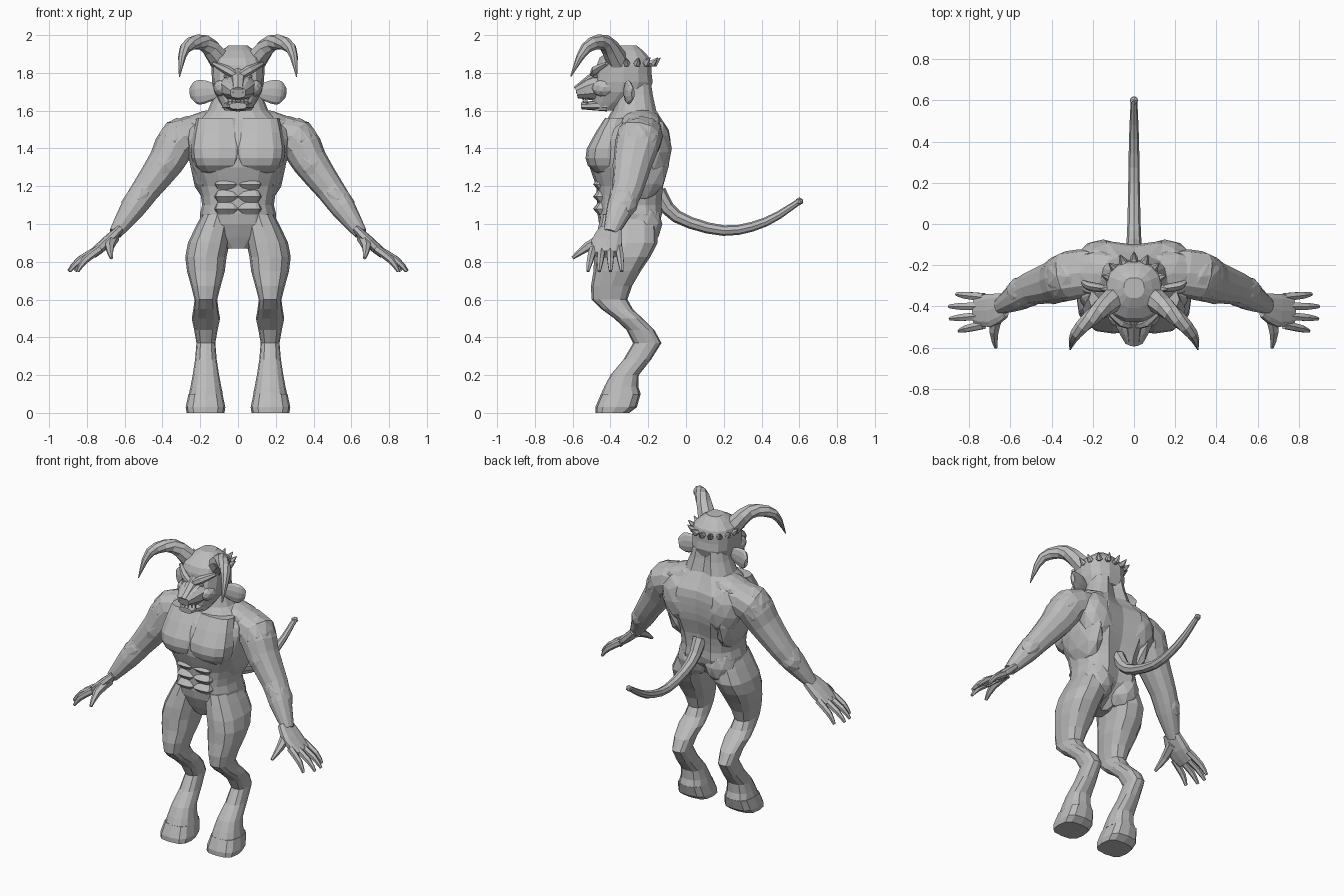
import bpy, bmesh, math
from mathutils import Vector, Matrix, Euler

cube = bpy.data.objects.get("Cube")
if cube:
    bpy.data.objects.remove(cube)

grey = bpy.data.materials.new("clay grey")
grey.use_nodes = True
colour = (.5, .5, .5, 1)
grey.diffuse_color = colour
grey.node_tree.nodes["Principled BSDF"].inputs["Base Color"].default_value = colour

X, Y, Z = Matrix.Identity(3)


def finish(name, bm, mirror):
    bmesh.ops.recalc_face_normals(bm, faces=bm.faces)
    mesh = bpy.data.meshes.new(name)
    bm.to_mesh(mesh)
    bm.free()
    mesh.materials.append(grey)
    part = bpy.data.objects.new(name, mesh)
    bpy.context.collection.objects.link(part)
    if mirror:
        part.modifiers.new("Mirror", 'MIRROR').use_mirror_merge = False


def smooth(rows, steps):
    """Fill in rows along a smooth curve through the given ones."""
    rows = [Vector(row) for row in rows]
    last = len(rows) - 1
    filled = []
    for i in range(last):
        start, end = rows[i], rows[i + 1]
        leave = (end - rows[max(i - 1, 0)]) / 2
        arrive = (rows[min(i + 2, last)] - start) / 2
        for k in range(steps):
            t = k / steps
            bend = (leave * (1 - t) - arrive * t) * t * (1 - t)
            filled.append(start.lerp(end, t * t * (3 - 2 * t)) + bend)
    return filled + [rows[last]]


def loft(name, rings, sides, power, mirror, groove=0):
    """Skin rings given as centre and two half axes."""
    bm = bmesh.new()
    loops = []
    for centre, across, deep in rings:
        loop = []
        for i in range(sides):
            angle = math.tau * i / sides
            c, s = math.cos(angle), math.sin(angle)
            point = centre + across * math.copysign(abs(c) ** (2 / power), c)
            point += deep * math.copysign(abs(s) ** (2 / power), s)
            if s > .99:
                point -= deep.normalized() * groove
            loop.append(bm.verts.new(point))
        loops.append(loop)
    for low, high in zip(loops, loops[1:]):
        for i in range(sides):
            bm.faces.new((low[i - 1], low[i], high[i], high[i - 1]))
    bm.faces.new(loops[0])
    bm.faces.new(loops[-1])
    finish(name, bm, mirror)


def stack(name, rows, side=None, steps=2, sides=12, power=2.5, groove=0):
    """Level rings: height, front, back, half width; side gives the centre x."""
    rings = []
    for z, front, back, half in smooth(rows, steps):
        x = side(z) if side else 0
        rings.append((Vector((x, (front + back) / 2, z)), X * half, Y * (back - front) / 2))
    loft(name, rings, sides, power, side is not None, groove)


def tube(name, rows, ref=Y, wide=1, steps=3, sides=8, power=2):
    """Rings square to a path of x, y, z, radius, widened along ref."""
    rows = smooth(rows, steps)
    points = [row.to_3d() for row in rows]
    rings = []
    for i, point in enumerate(points):
        along = (points[min(i + 1, len(points) - 1)] - points[max(i - 1, 0)]).normalized()
        flat = (ref - along * ref.dot(along)).normalized()
        rings.append((point, along.cross(flat) * rows[i][3], flat * rows[i][3] * wide))
    loft(name, rings, sides, power, points[0].x > 0)


def blob(name, place, size, tilt=0, detail=2):
    bm = bmesh.new()
    shape = Matrix.LocRotScale(Vector(place), Euler((0, tilt, 0)), Vector(size))
    bmesh.ops.create_icosphere(bm, subdivisions=detail, radius=1, matrix=shape)
    finish(name, bm, place[0] > 0)


# Torso and neck, with a furrow down the spine
stack("torso", [(.87, -.4, -.28, .06), (1, -.46, -.13, .2), (1.1, -.47, -.12, .19),
                (1.2, -.475, -.11, .21), (1.3, -.51, -.08, .25), (1.4, -.505, -.07, .27),
                (1.5, -.46, -.08, .27), (1.6, -.39, -.15, .16), (1.75, -.36, -.18, .11)],
      sides=16, groove=.03)
stack("chest_muscle", [(1.26, -.46, -.3, .08), (1.31, -.52, -.3, .13), (1.4, -.525, -.3, .15),
                       (1.56, -.43, -.3, .12)], side=lambda z: .1, power=2.6)
for row in range(3):
    z = 1.05 + row * .065
    stack("belly_muscle", [(z, -.465, -.4, .05), (z + .03, -.492, -.4, .065), (z + .065, -.465, -.4, .05)],
          side=lambda z: .06, steps=1, power=3)
blob("flank_muscle", (.185, -.26, 1.31), (.07, .17, .2), tilt=.15)
blob("shoulder_blade", (.15, -.17, 1.4), (.13, .095, .17), tilt=.2)
blob("neck_muscle", (.17, -.24, 1.54), (.17, .11, .06), tilt=.25)
blob("buttock", (.1, -.24, 1), (.105, .115, .13))

# Legs with backward hocks, ending in hooves
stack("leg", [(1.05, -.45, -.17, .08), (.9, -.48, -.15, .11), (.75, -.49, -.24, .1),
              (.6, -.5, -.31, .06), (.5, -.38, -.23, .075), (.37, -.28, -.13, .05),
              (.2, -.4, -.25, .07), (.1, -.45, -.24, .09)],
      side=lambda z: .17 - .3 * max(0, z - .85))
stack("hoof", [(.1, -.45, -.24, .09), (.03, -.48, -.26, .105), (0, -.48, -.3, .1)],
      side=lambda z: .172, steps=1, power=3)

# Arms
tube("arm", [(.2, -.23, 1.47, .1), (.31, -.25, 1.45, .11), (.38, -.28, 1.33, .095), (.49, -.31, 1.18, .075),
             (.56, -.35, 1.08, .065), (.65, -.4, .95, .035)], wide=1.1, steps=2, sides=12, power=2.3)
blob("shoulder_muscle", (.335, -.255, 1.44), (.095, .12, .13), tilt=-.5)
blob("upper_arm_muscle", (.39, -.31, 1.31), (.08, .08, .13), tilt=-.6)
blob("forearm_muscle", (.53, -.33, 1.13), (.07, .08, .12), tilt=-.7)
tube("palm", [(.63, -.395, .97, .022), (.7, -.42, .9, .03), (.77, -.42, .84, .024)],
     wide=2.8, steps=2, sides=10, power=2.6)

# Fingers fan out from the palm, the middle ones longest
for k in range(4):
    root = Vector((.73, -.355 - .045 * k, .87, .022))
    tip = Vector((.9 - .02 * (k - 1.4) ** 2, -.34 - .06 * k, .75, .009))
    knuckle = root.lerp(tip, .6) + Vector((.01, 0, .01, .005))
    tube("finger", [root, knuckle, tip], steps=2, sides=6)
tube("thumb", [(.66, -.42, .93, .034), (.68, -.52, .88, .025), (.67, -.6, .82, .009)],
     ref=X, steps=2, sides=6)

# Head
stack("skull", [(1.6, -.49, -.37, .07), (1.7, -.5, -.19, .125), (1.8, -.48, -.18, .14),
                (1.88, -.46, -.19, .13), (1.945, -.36, -.26, .05)], sides=14)
tube("muzzle", [(0, -.42, 1.73, .075), (0, -.5, 1.715, .062), (0, -.58, 1.695, .03)],
     ref=X, wide=1.4, sides=10, power=2.5)
tube("jaw", [(0, -.42, 1.63, .034), (0, -.555, 1.625, .018)], ref=X, wide=2.6, sides=10, power=2.5)
tube("nose_bridge", [(0, -.45, 1.8, .035), (0, -.58, 1.705, .025)], ref=X, wide=1.3)
tube("brow", [(.01, -.49, 1.785, .018), (.06, -.478, 1.815, .024), (.13, -.42, 1.85, .01)], steps=2, sides=6)
blob("nostril", (.03, -.565, 1.7), (.017, .02, .014), detail=1)
blob("cheek", (.08, -.43, 1.72), (.05, .07, .05), tilt=.4)
blob("eye", (.06, -.475, 1.78), (.02, .016, .012), detail=1)

# Teeth
for k in range(3):
    x = .012 + .02 * k
    y = x / 2 - .55
    tube("upper_tooth", [(x, y, 1.67, .008), (x, y, 1.65, .001)], steps=1, sides=5)
    tube("lower_tooth", [(x, y, 1.63, .007), (x, y, 1.66, .001)], steps=1, sides=5)

# Ears and horns
tube("ear", [(.11, -.32, 1.7, .035), (.17, -.31, 1.7, .06), (.22, -.3, 1.695, .062), (.25, -.28, 1.69, .03)],
     wide=.35, sides=10)
tube("horn", [(.09, -.36, 1.86, .06), (.18, -.43, 1.96, .044), (.28, -.53, 1.93, .03),
              (.31, -.61, 1.78, .003)], ref=X)

# Crown of spikes round the back of the head
for k in range(5):
    angle = k * .42
    out = Vector((math.sin(angle), math.cos(angle), 0))
    foot = out * .115 + Vector((0, -.3, 1.85))
    rows = [(*foot, .018), (*(foot + out * .02), .02), (*(foot + out * .05 + Z * .03), .002)]
    tube("head_spike", rows, ref=Z, steps=1, sides=6)

# Tail
tube("tail", [(0, -.15, 1.17, .045), (0, -.05, 1.04, .034), (0, .2, .965, .028), (0, .42, 1.01, .024),
              (0, .6, 1.12, .016)], ref=X)
blob("tail_tip", (0, .6, 1.12), (.022, .022, .022), detail=1)
